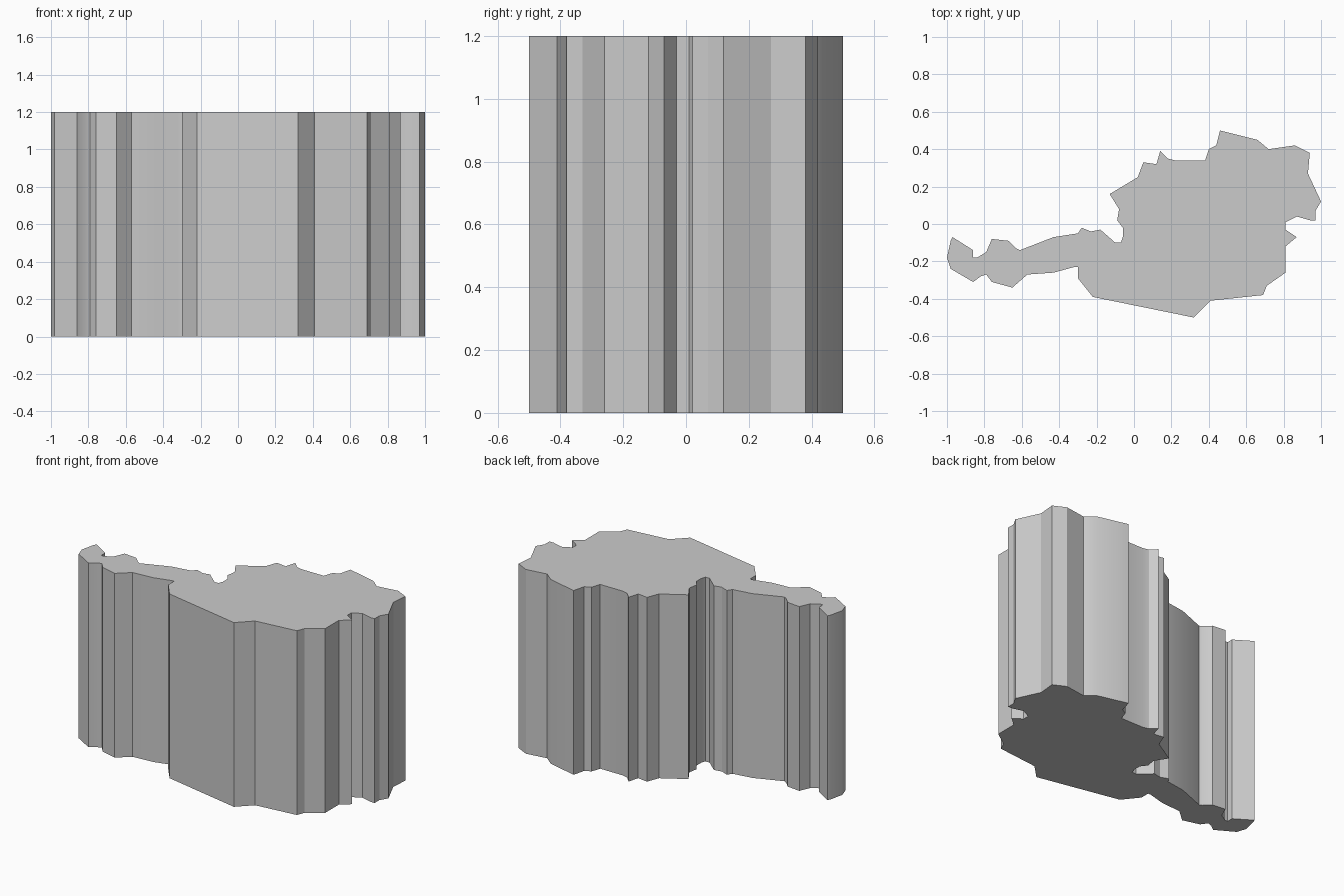
import bpy
import bmesh
from math import radians

HEIGHT = 1.2

# Remove the default object
default_object = bpy.data.objects.get("Cube")
if default_object:
    bpy.data.objects.remove(default_object, do_unlink=True)


def make_material(name, colour):
    material = bpy.data.materials.new(name)
    material.use_nodes = True
    material.diffuse_color = colour
    shader = next(node for node in material.node_tree.nodes if node.type == "BSDF_PRINCIPLED")
    shader.inputs["Base Color"].default_value = colour
    return material


def extrude_outline(name, outline, height, material):
    """Fill a closed outline on the ground and raise it into a solid block."""
    mesh = bpy.data.meshes.new(name)
    bm = bmesh.new()
    base = bm.faces.new([bm.verts.new((x, y, 0)) for x, y in outline])
    raised = bmesh.ops.extrude_face_region(bm, geom=[base], use_keep_orig=True)
    top_corners = [item for item in raised["geom"] if isinstance(item, bmesh.types.BMVert)]
    bmesh.ops.translate(bm, vec=(0, 0, height), verts=top_corners)
    bmesh.ops.recalc_face_normals(bm, faces=bm.faces[:])
    bm.to_mesh(mesh)
    bm.free()
    mesh.materials.append(material)
    block = bpy.data.objects.new(name, mesh)
    bpy.context.collection.objects.link(block)
    return block


# Back edge of the narrow western arm, running to the inner notch
arm_back = [
    (-1, -.18), (-.98, -.09), (-.97, -.07), (-.86, -.14), (-.86, -.18), (-.84, -.18),
    (-.79, -.15), (-.76, -.08), (-.67, -.09), (-.63, -.13), (-.61, -.14), (-.43, -.07),
    (-.3, -.05), (-.28, -.02), (-.23, -.04), (-.18, -.03), (-.1, -.1), (-.07, -.1),
    (-.06, -.07), (-.06, -.02),
]

# Back edge of the wide body
body_back = [
    (-.09, .02), (-.08, .08), (-.13, .16), (.02, .25), (.05, .33), (.12, .32),
    (.14, .39), (.18, .35), (.22, .34), (.38, .34), (.4, .4), (.44, .42),
    (.46, .5), (.66, .45), (.72, .4), (.86, .42), (.94, .38),
]

# Eastern edge with its small bays
body_side = [
    (.93, .27), (1, .12), (.97, .07), (.97, .02), (.94, .02), (.87, .04),
    (.81, .01), (.81, -.03), (.87, -.07), (.81, -.12), (.81, -.26),
]

# Front edge, returning to the western tip
body_front = [(.71, -.33), (.69, -.38), (.41, -.41), (.32, -.5), (-.22, -.39)]
arm_front = [
    (-.3, -.29), (-.3, -.23), (-.32, -.23), (-.43, -.26), (-.57, -.27), (-.65, -.34),
    (-.76, -.31), (-.79, -.27), (-.82, -.28), (-.86, -.31), (-.98, -.24),
]

# Solid map block with softened shallow corners
stone_grey = make_material("stone grey", (.6, .6, .6, 1))
outline = arm_back + body_back + body_side + body_front + arm_front
land_block = extrude_outline("land_block", outline, HEIGHT, stone_grey)

bpy.ops.object.select_all(action="DESELECT")
land_block.select_set(True)
bpy.context.view_layer.objects.active = land_block
bpy.ops.object.shade_smooth_by_angle(angle=radians(30))
